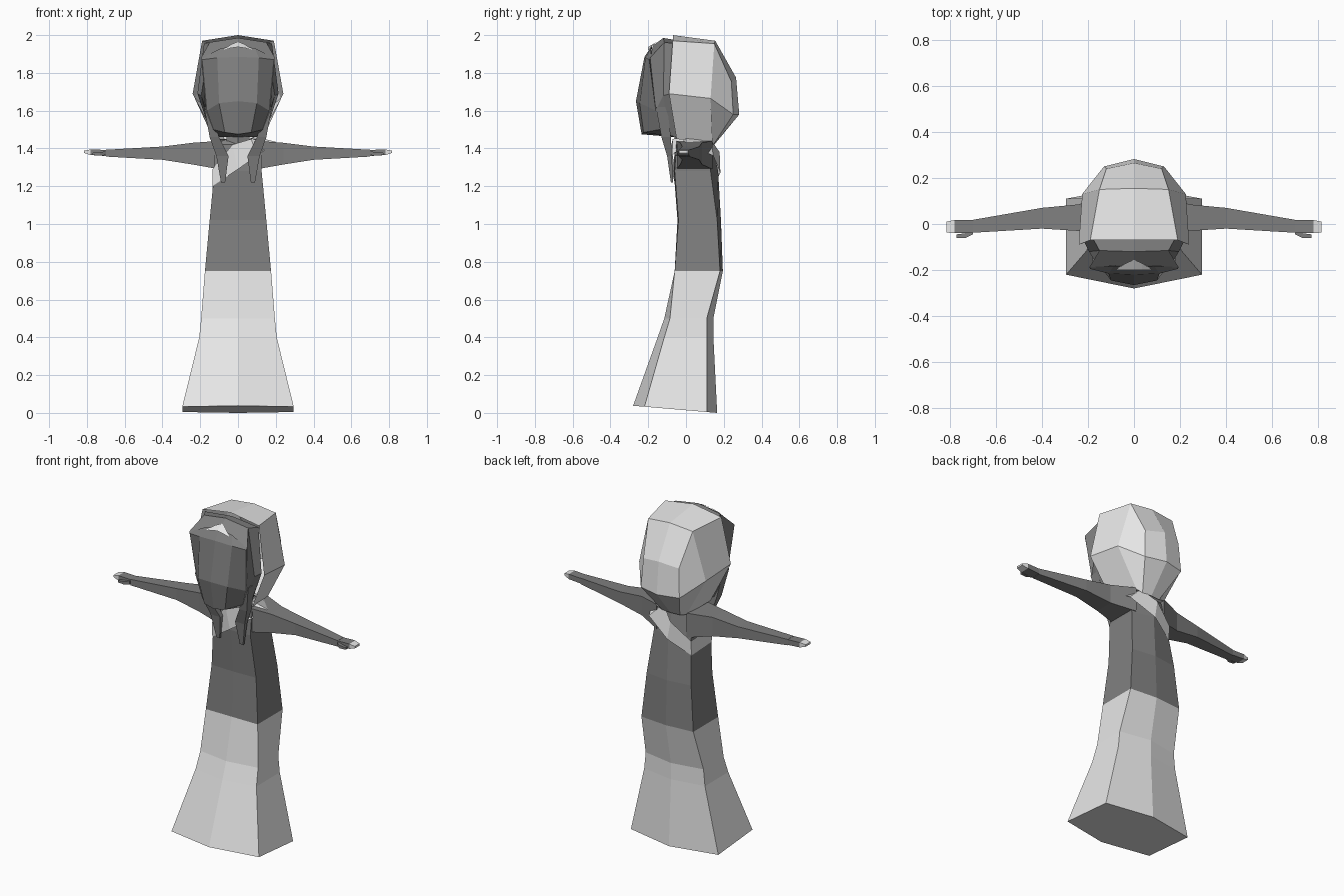
import bpy
import bmesh

cube = bpy.data.objects.get("Cube")
if cube:
    bpy.data.objects.remove(cube)


def material(name, value):
    m = bpy.data.materials.new(name)
    m.use_nodes = True
    color = (value, value, value, 1)
    m.diffuse_color = color
    m.node_tree.nodes["Principled BSDF"].inputs["Base Color"].default_value = color
    return m


LIGHT = material("light grey", 0.8)
DARK = material("dark grey", 0.214)


def loft(name, rows, mats, ring=False, mirror=False, closed=True, rule=None):
    """Skin rows of points; optionally wrap, mirror across x and cap the ends."""
    bm = bmesh.new()
    grid = [[bm.verts.new(p) for p in row] for row in rows]
    for a, b in zip(grid, grid[1:]):
        n = len(a)
        for i in range(n if ring else n - 1):
            j = (i + 1) % n
            bm.faces.new((a[i], a[j], b[j], b[i]))
    if mirror:
        geom = bm.verts[:] + bm.edges[:] + bm.faces[:]
        copy = bmesh.ops.duplicate(bm, geom=geom)["geom"]
        for v in copy:
            if isinstance(v, bmesh.types.BMVert):
                v.co.x *= -1
    bmesh.ops.remove_doubles(bm, verts=bm.verts, dist=0.0005)
    if closed:
        bmesh.ops.holes_fill(bm, edges=[e for e in bm.edges if e.is_boundary], sides=0)
    bmesh.ops.recalc_face_normals(bm, faces=bm.faces)
    if rule:
        for f in bm.faces:
            f.material_index = rule(f.calc_center_median())
    mesh = bpy.data.meshes.new(name)
    bm.to_mesh(mesh)
    bm.free()
    for m in mats:
        mesh.materials.append(m)
    ob = bpy.data.objects.new(name, mesh)
    bpy.context.collection.objects.link(ob)
    return ob


# Gown: six-sided rings (height, half width, front, front corner, back corner, back)
def gown_ring(z, w, front, fc, bc, back, tilt=0.0):
    pts = [(0, front), (w, fc), (w, bc), (0, back), (-w, bc), (-w, fc)]
    return [(x, y, z - tilt * (y - back)) for x, y in pts]


gown = [
    gown_ring(0, .295, -.28, -.22, .11, .165, .085),
    gown_ring(.4, .205, -.15, -.115, .11, .145),
    gown_ring(.5, .195, -.115, -.085, .11, .145),
    gown_ring(.75, .175, -.06, -.06, .18, .195),
    gown_ring(1.02, .15, -.045, -.04, .165, .185),
    gown_ring(1.28, .125, -.065, -.06, .13, .17),
    gown_ring(1.42, .13, -.06, -.05, .11, .14),
    gown_ring(1.45, .06, -.04, -.03, .08, .1),
]
loft("gown", gown, [LIGHT, DARK], ring=True, rule=lambda c: int(c.z > .75))

# Neck
loft("neck", [gown_ring(z, .06, -.06, -.04, .07, .09) for z in (1.42, 1.52)],
     [DARK], ring=True)


# Box-section rings along x or z
def section_x(x, y0, y1, z0, z1):
    return [(x, y0, z0), (x, y1, z0), (x, y1, z1), (x, y0, z1)]


def section_z(z, x0, x1, y0, y1):
    return [(x0, y0, z), (x1, y0, z), (x1, y1, z), (x0, y1, z)]


def flip(rows, s):
    return [[(x * s, y, z) for x, y, z in row] for row in rows]


arm = [section_x(.1, -.05, .14, 1.29, 1.44), section_x(.24, -.03, .085, 1.315, 1.43),
       section_x(.4, -.02, .07, 1.34, 1.41), section_x(.7, -.038, .018, 1.357, 1.393)]
hand = [section_x(.7, -.038, .018, 1.36, 1.392), section_x(.78, -.04, .017, 1.365, 1.395),
        section_x(.815, -.037, .01, 1.376, 1.388)]
thumb = [section_x(.7, -.045, -.025, 1.365, 1.385), section_x(.73, -.06, -.04, 1.362, 1.38),
         section_x(.77, -.06, -.045, 1.365, 1.377)]
lock = [section_z(1.62, .15, .18, -.16, -.1), section_z(1.46, .1, .15, -.13, -.08),
        section_z(1.36, .05, .115, -.1, -.075), section_z(1.22, .068, .09, -.08, -.068)]
for side, s in (("left", 1), ("right", -1)):
    loft(side + "_arm", flip(arm, s), [DARK], ring=True)
    loft(side + "_hand", flip(hand, s), [DARK, LIGHT], ring=True,
         rule=lambda c: int(abs(c.x) > .78))
    loft(side + "_thumb", flip(thumb, s), [DARK], ring=True)
    loft(side + "_hair_lock", flip(lock, s), [DARK], ring=True)

# Hood: arches from the front rim to the back, then folded in to the centre line
hood = [
    [(0, -.07, 2.0), (.19, -.07, 1.97), (.24, -.09, 1.69), (.13, -.05, 1.45)],
    [(0, .155, 1.97), (.15, .15, 1.955), (.225, .13, 1.665), (.1, .14, 1.43)],
    [(0, .265, 1.775), (.12, .24, 1.755), (.13, .25, 1.58), (.06, .145, 1.42)],
    [(0, .265, 1.775), (0, .266, 1.77), (0, .282, 1.58), (0, .15, 1.42)],
]
hood[3][1] = hood[3][0]


def hood_half():
    bm_rows = hood[:3]
    loft("hood", bm_rows, [LIGHT], mirror=True, closed=False)
    back = [[hood[2][0], hood[2][1]], [hood[3][2], hood[2][2]], [hood[3][3], hood[2][3]]]
    loft("hood_back", back, [LIGHT], mirror=True, closed=False)
    under = [[(0, -.05, 1.45), hood[0][3]], [(0, .14, 1.43), hood[1][3]],
             [hood[3][3], hood[2][3]]]
    loft("hood_underside", under, [LIGHT], mirror=True, closed=False)


hood_half()

# Front hair framing the face
hair = [
    [(0, -.06, 1.975), (.18, -.06, 1.955), (.215, -.08, 1.69), (.12, -.05, 1.46)],
    [(0, -.12, 1.985), (.15, -.115, 1.962), (.195, -.12, 1.68), (.14, -.09, 1.47)],
    [(0, -.175, 1.945), (.195, -.19, 1.88), (.17, -.16, 1.6), (.13, -.14, 1.5)],
]
loft("front_hair", hair, [DARK], mirror=True)

# Face with a jutting chin
face = [
    [(0, -.18, 1.945), (.09, -.185, 1.93), (.19, -.185, 1.88)],
    [(0, -.22, 1.885), (.11, -.215, 1.88), (.19, -.195, 1.87)],
    [(0, -.265, 1.65), (.1, -.245, 1.64), (.165, -.16, 1.6)],
    [(0, -.235, 1.475), (.07, -.225, 1.485), (.13, -.14, 1.5)],
    [(0, -.06, 1.46), (.06, -.06, 1.46), (.12, -.06, 1.46)],
]
loft("face", face, [DARK], mirror=True)

# Pale forehead ornament
ornament = [[(0, -.155, 1.965), (.035, -.17, 1.952), (.075, -.195, 1.925)],
            [(0, -.2, 1.937), (.035, -.2, 1.932), (.075, -.2, 1.922)]]
loft("forehead_ornament", ornament, [LIGHT], mirror=True)

# Sash: lower and upper edges, over the left shoulder and under the right arm
sash = [
    [(-.135, -.055, 1.2), (-.135, -.06, 1.29)],
    [(0, -.078, 1.29), (-.03, -.078, 1.42)],
    [(.1, -.075, 1.36), (.07, -.07, 1.45)],
    [(.2, .0, 1.435), (.09, .0, 1.462)],
    [(.15, .145, 1.36), (.06, .13, 1.45)],
    [(0, .182, 1.27), (-.02, .178, 1.38)],
    [(-.135, .14, 1.19), (-.135, .145, 1.28)],
    [(-.135, -.055, 1.2), (-.135, -.06, 1.29)],
]
loft("sash", sash, [LIGHT], closed=False)
